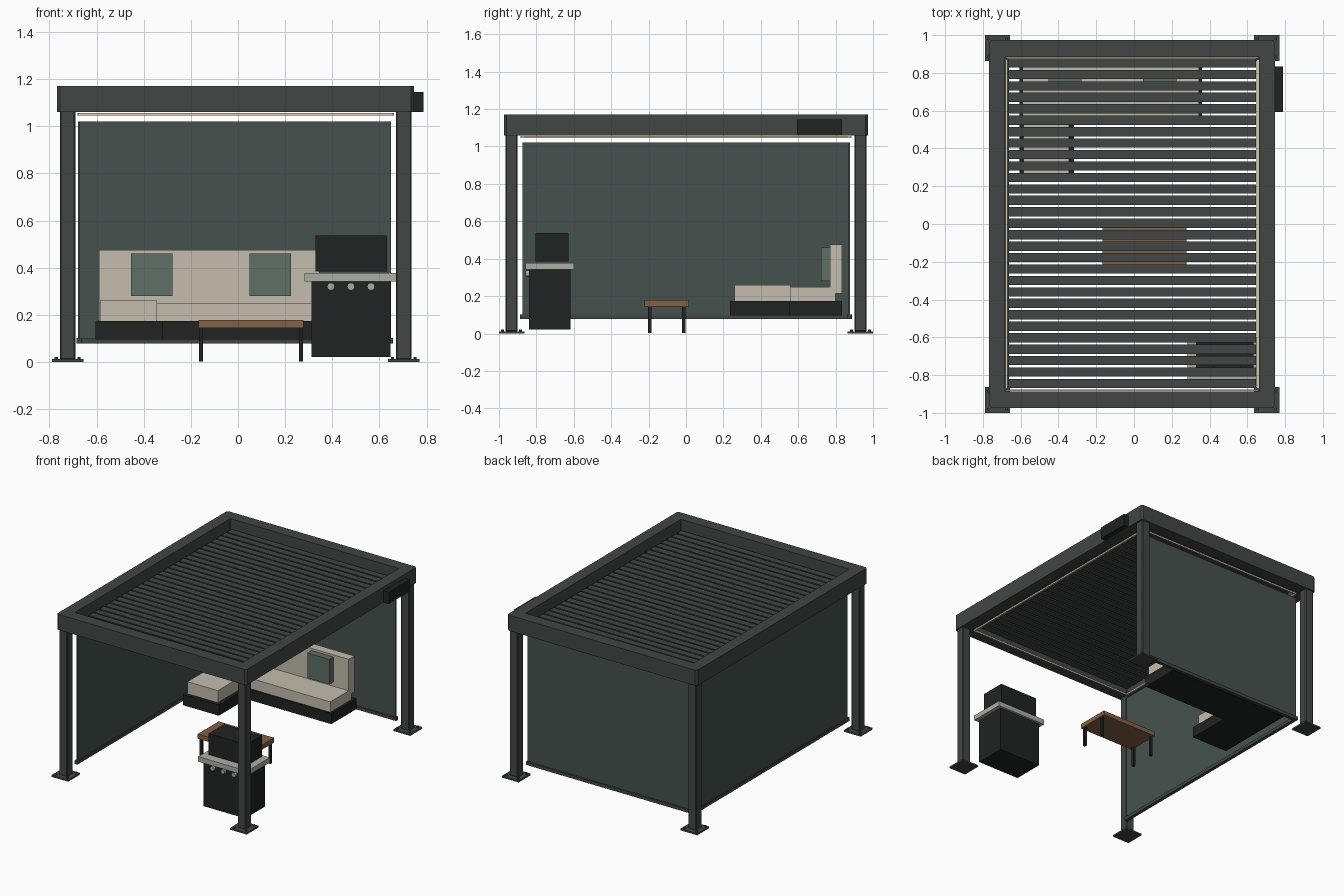
import bpy, bmesh
from math import radians
from mathutils import Matrix, Vector

if "Cube" in bpy.data.objects:
    bpy.data.objects.remove(bpy.data.objects["Cube"])

CX = -0.01  # pergola centre line (the control box sticks out on the right)


def material(name, rgb):
    m = bpy.data.materials.new(name)
    m.diffuse_color = (*rgb, 1)
    m.use_nodes = True
    m.node_tree.nodes["Principled BSDF"].inputs["Base Color"].default_value = m.diffuse_color
    return m


FRAME = material("anthracite", (0.052, 0.062, 0.059))
SCREEN = material("screen_fabric", (0.06, 0.085, 0.076))
BLACK = material("black", (0.014, 0.017, 0.016))
CREAM = material("cream", (0.55, 0.51, 0.42))
LED = material("warm_light", (0.75, 0.6, 0.42))
GREEN = material("pillow_green", (0.115, 0.16, 0.14))
WOOD = material("wood", (0.22, 0.115, 0.06))
STEEL = material("steel", (0.42, 0.42, 0.38))


def finish(bm, name, mat):
    bmesh.ops.recalc_face_normals(bm, faces=bm.faces[:])
    me = bpy.data.meshes.new(name)
    bm.to_mesh(me)
    bm.free()
    me.materials.append(mat)
    ob = bpy.data.objects.new(name, me)
    bpy.context.collection.objects.link(ob)
    return ob


def box(name, x, y, z, mat, bevel=0):
    """Box from (min, max) pairs, with an optional chamfer."""
    lo, hi = Vector((x[0], y[0], z[0])), Vector((x[1], y[1], z[1]))
    bm = bmesh.new()
    bmesh.ops.create_cube(bm, size=1, matrix=Matrix.Translation((lo + hi) / 2)
                          @ Matrix.Diagonal((*(hi - lo), 1)))
    ob = finish(bm, name, mat)
    if bevel:
        mod = ob.modifiers.new("chamfer", "BEVEL")
        mod.width, mod.segments = bevel, 1
    return ob


def cylinder(name, centre, r, depth, mat, sides=16, rot=Matrix()):
    bm = bmesh.new()
    bmesh.ops.create_cone(bm, cap_ends=True, segments=sides, radius1=r, radius2=r,
                          depth=depth, matrix=Matrix.Translation(centre) @ rot)
    return finish(bm, name, mat)


def cut_rect(hx, hy, c):
    """Rectangle outline with cut corners."""
    pts = []
    for sx, sy in ((1, 1), (-1, 1), (-1, -1), (1, -1)):
        a, b = (sx * hx, sy * (hy - c)), (sx * (hx - c), sy * hy)
        pts += [a, b] if sx * sy > 0 else [b, a]
    return pts


# Roof frame: a hollow ring with cut outer corners
bm = bmesh.new()
loops = [[bm.verts.new((CX + x, y, z)) for x, y in cut_rect(hx, hy, c)]
         for hx, hy, c, z in ((0.757, 0.973, 0.012, 1.06), (0.757, 0.973, 0.012, 1.172),
                              (0.672, 0.887, 0.002, 1.172), (0.672, 0.887, 0.002, 1.06))]
for k in range(4):
    a, b = loops[k], loops[(k + 1) % 4]
    for i in range(8):
        j = (i + 1) % 8
        bm.faces.new((a[i], a[j], b[j], b[i]))
finish(bm, "roof_frame", FRAME)

# Roof louvres
COUNT, PITCH = 29, 0.0606
for i in range(COUNT):
    y = (i - (COUNT - 1) / 2) * PITCH + 0.004
    box(f"louvre_{i + 1}", (CX - 0.657, CX + 0.657), (y - 0.0245, y + 0.0245),
        (1.085, 1.102), FRAME)

# Posts with bolted foot plates
for sx in (-1, 1):
    for sy in (-1, 1):
        tag = ("front" if sy < 0 else "back") + ("_left" if sx < 0 else "_right")
        px, py = CX + sx * 0.713, sy * 0.932
        box(tag + "_post", (px - 0.033, px + 0.033), (py - 0.032, py + 0.032),
            (0.01, 1.065), FRAME, 0.005)
        box(tag + "_foot_plate", (px - 0.067, px + 0.067), (py - 0.068, py + 0.068),
            (0, 0.012), FRAME)
        for bx in (-1, 1):
            for by in (-1, 1):
                cylinder(tag + "_bolt", (px + bx * 0.048, py + by * 0.048, 0.016),
                         0.008, 0.012, FRAME, 6)

# Light strips under the inner edge of the roof frame
for s, side in ((-1, "left"), (1, "right")):
    x = CX + s * 0.665
    box(side + "_light_strip", (x - 0.006, x + 0.006), (-0.87, 0.87), (1.045, 1.056), LED)
for s, side in ((-1, "front"), (1, "back")):
    y = s * 0.88
    box(side + "_light_strip", (CX - 0.668, CX + 0.668), (y - 0.005, y + 0.005),
        (1.045, 1.056), LED)

# Roller screens with weight bars
box("back_screen", (-0.67, 0.65), (0.87, 0.878), (0.09, 1.02), SCREEN)
box("back_screen_bar", (-0.67, 0.658), (0.862, 0.886), (0.078, 0.102), FRAME)
box("left_screen", (-0.678, -0.67), (-0.875, 0.875), (0.09, 1.02), SCREEN)
box("left_screen_bar", (-0.686, -0.662), (-0.887, 0.887), (0.078, 0.102), FRAME)

# Control box
box("control_box", (0.745, 0.788), (0.594, 0.834), (1.06, 1.145), BLACK)

# Corner sofa
box("sofa_base", (-0.605, 0.36), (0.55, 0.835), (0.095, 0.173), BLACK)
box("chaise_base", (-0.605, -0.318), (0.235, 0.55), (0.095, 0.173), BLACK)
box("sofa_seat", (-0.59, 0.345), (0.56, 0.80), (0.173, 0.248), CREAM)
box("chaise_seat", (-0.585, -0.343), (0.26, 0.56), (0.173, 0.26), CREAM)
box("sofa_backrest", (-0.59, 0.345), (0.77, 0.835), (0.215, 0.475), CREAM)
for i, x in enumerate((-0.365, 0.136)):
    box(f"pillow_{i + 1}", (x - 0.088, x + 0.088), (0.722, 0.772), (0.28, 0.46), GREEN)

# Coffee table
box("table_top", (-0.167, 0.277), (-0.222, 0.017), (0.145, 0.178), WOOD)
for x in (-0.157, 0.267):
    for y in (-0.193, -0.013):
        box("table_leg", (x - 0.009, x + 0.009), (y - 0.009, y + 0.009), (0.003, 0.146), BLACK)

# Barbecue
box("barbecue_cabinet", (0.312, 0.646), (-0.84, -0.617), (0.022, 0.342), BLACK)
box("barbecue_counter", (0.282, 0.675), (-0.858, -0.6), (0.342, 0.378), STEEL)
box("barbecue_lid", (0.328, 0.632), (-0.805, -0.627), (0.385, 0.537), BLACK)
for i in range(3):
    cylinder(f"barbecue_knob_{i + 1}", (0.394 + i * 0.085, -0.848, 0.32), 0.016, 0.02,
             STEEL, 16, Matrix.Rotation(radians(90), 4, "X"))
